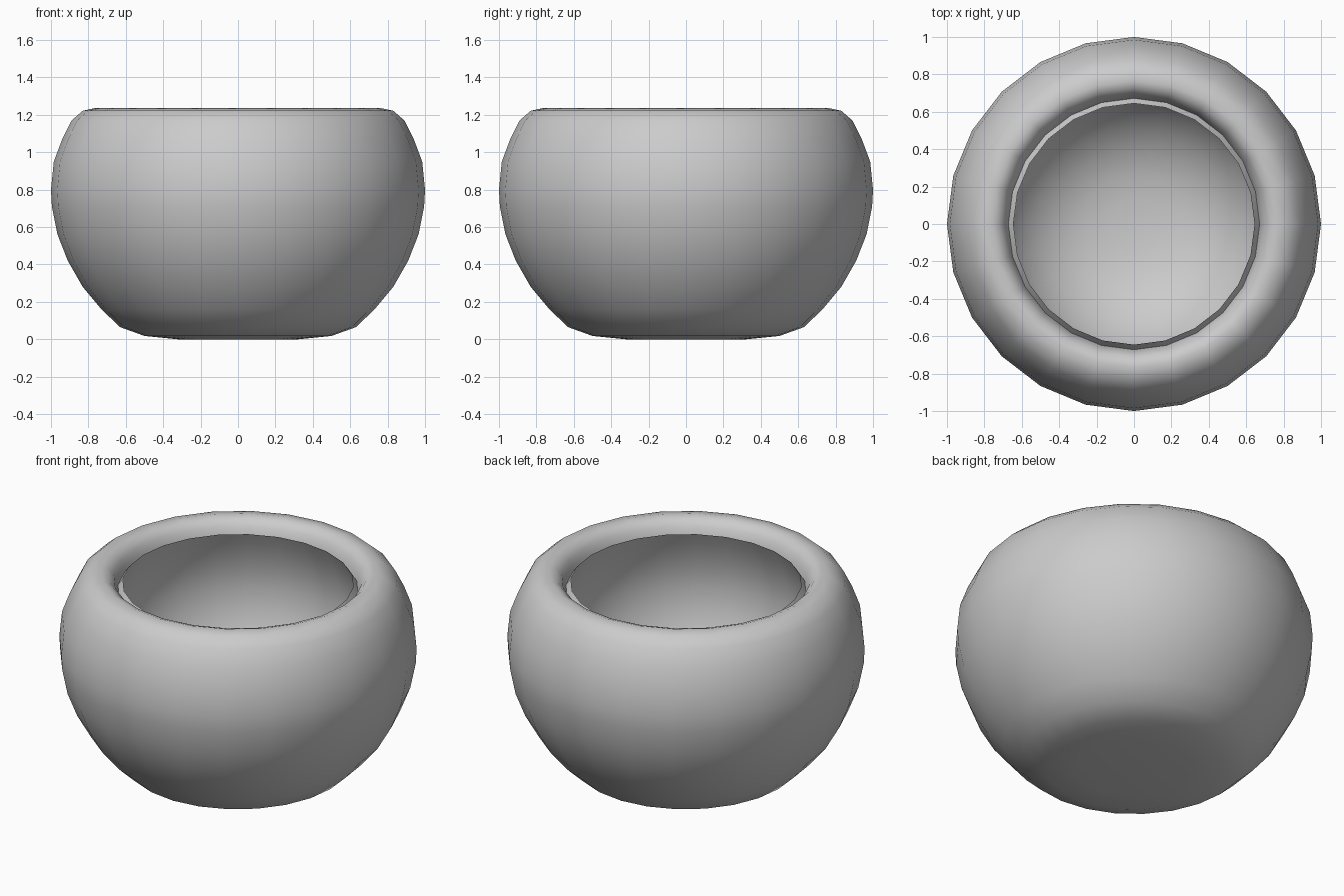
import bpy
import bmesh
import math

if "Cube" in bpy.data.objects:
    bpy.data.objects.remove(bpy.data.objects["Cube"])

SEGMENTS = 24

# outer shell, from the flat base up to the rolled rim
outer = [(0.32, 0.0), (0.50, 0.018), (0.63, 0.065), (0.73, 0.16), (0.83, 0.28),
         (0.91, 0.42), (0.965, 0.56), (0.995, 0.71), (1.0, 0.80), (0.985, 0.95),
         (0.94, 1.07), (0.89, 1.17), (0.83, 1.222), (0.765, 1.236)]
# rim rolling down into a narrow groove, then the raised inner lip
rim = [(0.725, 1.222), (0.695, 1.19), (0.68, 1.15), (0.672, 1.125), (0.645, 1.165)]
# rounded hollow inside, slightly undercut below the lip, down to the floor
inner = [(0.68, 1.09), (0.712, 1.0), (0.735, 0.90), (0.742, 0.80), (0.73, 0.68),
         (0.69, 0.55), (0.62, 0.425), (0.52, 0.32), (0.40, 0.24), (0.27, 0.195),
         (0.14, 0.175)]


def lathe(name, profile, z_bottom, z_top):
    """Spin a profile of (radius, height) and close both ends at the axis."""
    bm = bmesh.new()
    rings = []
    for r, z in profile:
        rings.append([bm.verts.new((r * math.cos(2 * math.pi * i / SEGMENTS),
                                    r * math.sin(2 * math.pi * i / SEGMENTS), z))
                      for i in range(SEGMENTS)])
    start = bm.verts.new((0, 0, z_bottom))
    end = bm.verts.new((0, 0, z_top))
    for i in range(SEGMENTS):
        j = (i + 1) % SEGMENTS
        for a, b in zip(rings, rings[1:]):
            bm.faces.new((a[i], a[j], b[j], b[i]))
        bm.faces.new((start, rings[0][j], rings[0][i]))
        bm.faces.new((end, rings[-1][i], rings[-1][j]))
    bmesh.ops.recalc_face_normals(bm, faces=bm.faces)
    mesh = bpy.data.meshes.new(name)
    bm.to_mesh(mesh)
    bm.free()
    obj = bpy.data.objects.new(name, mesh)
    bpy.context.collection.objects.link(obj)
    return obj


# round bowl
bowl = lathe("bowl", outer + rim + inner, 0.0, 0.17)
bpy.context.view_layer.objects.active = bowl
bowl.select_set(True)
bpy.ops.object.shade_smooth_by_angle(angle=math.radians(50))
